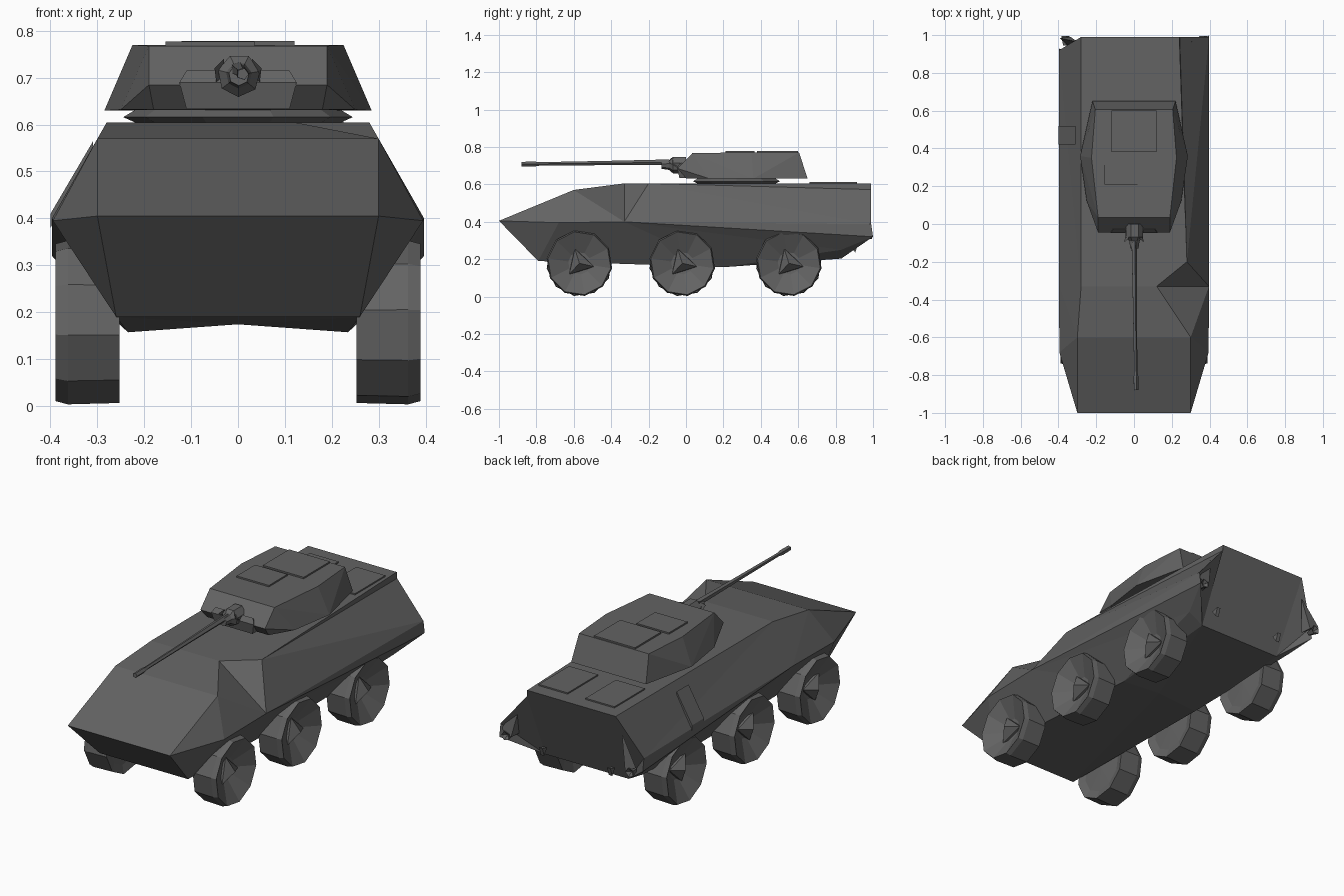
import bpy, bmesh, math
from mathutils import Vector

cube = bpy.data.objects.get("Cube")
if cube:
    bpy.data.objects.remove(cube, do_unlink=True)

grey = bpy.data.materials.new("dark_grey")
grey.use_nodes = True
paint = (0.125, 0.125, 0.125, 1)
grey.diffuse_color = paint
grey.node_tree.nodes["Principled BSDF"].inputs["Base Color"].default_value = paint


def finish(bm, name):
    bmesh.ops.recalc_face_normals(bm, faces=bm.faces)
    mesh = bpy.data.meshes.new(name)
    bm.to_mesh(mesh)
    bm.free()
    mesh.materials.append(grey)
    ob = bpy.data.objects.new(name, mesh)
    bpy.context.collection.objects.link(ob)
    return ob


def hull_of(name, points):
    """Convex solid around a handful of points."""
    bm = bmesh.new()
    for p in points:
        bm.verts.new(p)
    bmesh.ops.convex_hull(bm, input=bm.verts)
    bmesh.ops.dissolve_limit(bm, angle_limit=0.02, verts=bm.verts, edges=bm.edges)
    return finish(bm, name)


def both(points):
    return [(s * x, y, z) for x, y, z in points for s in (1, -1)]


def box(name, x0, x1, y0, y1, z0, z1):
    return hull_of(name, [(x, y, z) for x in (x0, x1) for y in (y0, y1) for z in (z0, z1)])


def lathe(name, profile, sides, origin, axis, turn=0.0):
    """Revolve (distance along axis, radius) pairs around an axis."""
    bm = bmesh.new()
    rot = Vector((0, 0, 1)).rotation_difference(Vector(axis)).to_matrix()
    rings = []
    for d, r in profile:
        n = sides if r else 1
        rings.append([bm.verts.new(Vector(origin) + rot @ Vector((
            r * math.cos(turn + math.tau * i / sides),
            r * math.sin(turn + math.tau * i / sides), d))) for i in range(n)])
    for a, b in zip(rings, rings[1:]):
        for i in range(sides):
            j = (i + 1) % sides
            quad = [a[i % len(a)], a[j % len(a)], b[j % len(b)], b[i % len(b)]]
            bm.faces.new(list(dict.fromkeys(quad)))
    return finish(bm, name)


# Hull: named corner points per side, with a notch in the left shoulder
corners = dict(
    nose=(.30, -1, .405), brow=(.30, -.6, .57), deck=(.28, -.33, .605),
    tail=(.28, .99, .605), cheek=(.395, -.68, .395), belt=(.397, -.33, .4),
    hip=(.397, .99, .387), skirt=(.397, 1, .32), knee=(.33, .83, .25),
    chin=(.26, -.79, .19), keel=(.235, .2, .157), heel=(.245, .83, .203))
bm = bmesh.new()
L = {k: bm.verts.new(p) for k, p in corners.items()}
R = {k: bm.verts.new((-x, y, z)) for k, (x, y, z) in corners.items()}
L["deck"].co.y = -.2
L["tail"].co = (.242, .99, .572)
R["hip"].co.y = .92
R["skirt"].co.y = .93
L["notch"] = bm.verts.new((.12, -.33, .605))
R["notch"] = R["deck"]
L["peak"] = bm.verts.new((.24, .99, .605))
spine = bm.verts.new((0, .2, .174))
for S in (L, R):
    for line in ("nose brow cheek", "brow belt cheek", "brow notch belt", "deck tail hip",
                 "deck hip belt", "nose cheek chin", "cheek belt chin", "belt keel chin",
                 "belt hip skirt", "belt skirt knee", "belt knee keel", "knee heel keel",
                 "skirt heel knee", "tail heel hip", "hip heel skirt"):
        bm.faces.new([S[k] for k in line.split()])
    for a, b in (("chin", "keel"), ("keel", "heel")):
        bm.faces.new((S[a], S[b], spine))
bm.faces.new((L["notch"], L["deck"], L["belt"]))
bm.faces.new((R["brow"], L["brow"], L["notch"]))
bm.faces.new((R["brow"], L["notch"], R["deck"]))
bm.faces.new((R["deck"], L["notch"], L["deck"], L["peak"], R["tail"]))
bm.faces.new((L["deck"], L["tail"], L["peak"]))
bm.faces.new((L["tail"], L["heel"], R["heel"], R["tail"], L["peak"]))
for a, b in (("nose", "brow"), ("nose", "chin")):
    bm.faces.new((L[a], L[b], R[b], R[a]))
for a in ("chin", "heel"):
    bm.faces.new((L[a], R[a], spine))
finish(bm, "hull")

# Engine deck panels and side hatch
box("engine_panel_left", .055, .225, .66, .915, .59, .612)
box("engine_panel_right", -.22, -.05, .66, .915, .59, .612)
hull_of("side_hatch", [(x, y, z + dz) for y in (.42, .52)
                       for x, z in ((-.4, .41), (-.309, .565)) for dz in (0, -.03)])

# Wheels: dished faceted tyres with pointed three-sided hubs
tyre = [(.005, 0), (.012, .13), (0, .174), (.11, .177), (.136, .17), (.08, .06), (.075, 0)]
hub = [(.06, .088), (.09, .08), (.13, 0)]
for side, s in (("left", 1), ("right", -1)):
    for place, y in (("front", -.57), ("middle", -.02), ("rear", .55)):
        centre = (s * .253, y, .178)
        lathe(f"{place}_{side}_wheel", tyre, 10, centre, (s, 0, 0), .16)
        lathe(f"{place}_{side}_hub", hub, 3, centre, (s, 0, 0), 1.35)

# Tail lamps, lamp guards and tow hooks
for side, s in (("left", 1), ("right", -1)):
    lathe(f"{side}_tail_lamp", [(0, 0), (0, .012), (.05, .025), (.03, 0)], 5,
          (s * .365, .945, .33), (0, 1, 0))
    hull_of(f"{side}_lamp_guard", [(s * x, y, z) for x, y, z in (
        (.30, .965, .50), (.305, .965, .50), (.395, .985, .36), (.33, .93, .33),
        (.335, .99, .33))])
    hull_of(f"{side}_tow_hook", [(s * .2 + dx, y, z) for dx in (0, .02) for y, z in (
        (.88, .27), (.92, .28), (.905, .235))])

# Turret ring
lathe("turret_ring", [(0, 0), (0, .2), (.02, .245), (.035, .22), (.035, 0)], 10,
      (0, .27, .596), (0, 0, 1))

# Turret: sloped sides, chamfered front, gun mount block
hull_of("turret", both([
    (.19, -.045, .685), (.18, .0, .632), (.285, .36, .63), (.25, .12, .632), (.22, .65, .63),
    (.19, .035, .768), (.225, .35, .77), (.205, .605, .77)]))
hull_of("gun_mount", both([(.11, -.035, .633), (.125, -.048, .69), (.11, .02, .633),
                           (.11, -.03, .715)]))
box("turret_rear_hatch", -.12, .12, .38, .6, .765, .778)
box("turret_front_hatch", -.155, .035, .21, .365, .765, .777)

# Mantlet with side fins, barrel and muzzle
lathe("mantlet", [(0, 0), (0, .046), (.07, .046), (.09, .028), (.13, .022), (.13, 0)], 7,
      (.002, 0, .705), (0, -1, 0), .2)
for side, s in (("left", 1), ("right", -1)):
    hull_of(f"{side}_mantlet_fin", [(s * .03, -.03, .70), (s * .03, -.075, .74),
                                    (s * .05, -.095, .72), (s * .045, -.03, .68)])
lathe("barrel", [(0, 0), (0, .016), (.35, .012), (.75, .009), (.75, 0)], 5,
      (0, -.09, .718), (.012, -1, -.012))
lathe("muzzle", [(0, 0), (0, .009), (.03, .014), (.1, .013), (.1, 0)], 5,
      (.009, -.78, .709), (.01, -1, -.01))
